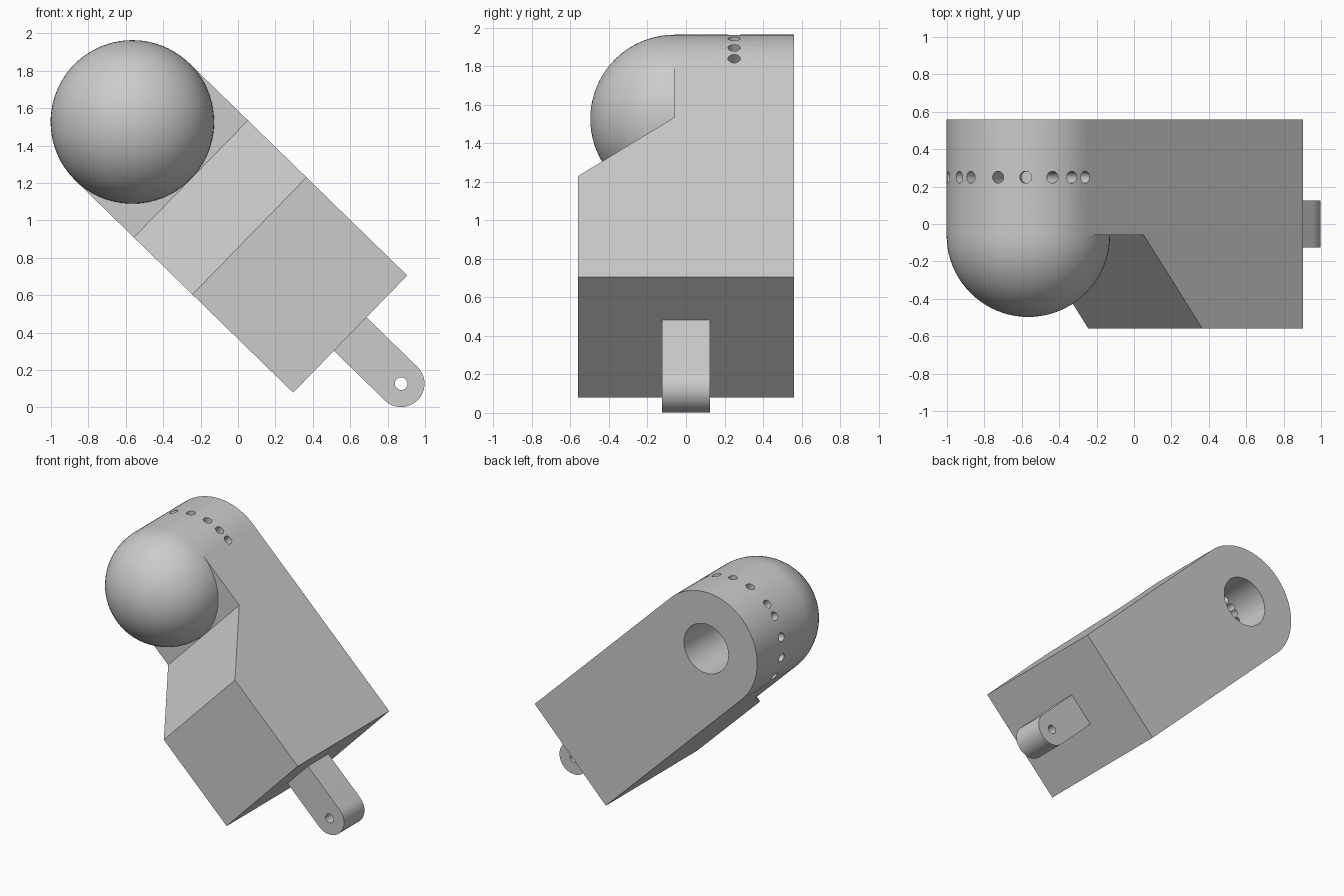
import bpy, bmesh
from math import sin, cos, pi, radians
from mathutils import Matrix, Vector

if "Cube" in bpy.data.objects:
    bpy.data.objects.remove(bpy.data.objects["Cube"])

R = 0.437          # radius of the rounded head, half the arm width
BACK, STEP, FRONT = 0.56, -0.06, -0.56
LENGTH = 1.626     # head centre to square end
PIN = 2.006        # head centre to lug pin
TILT = Matrix.Translation((-0.565, 0, 1.527)) @ Matrix.Rotation(radians(44.24), 4, 'Y')

grey = bpy.data.materials.new("light_grey")
grey.use_nodes = True
grey.diffuse_color = (0.6, 0.6, 0.6, 1)
grey.node_tree.nodes["Principled BSDF"].inputs["Base Color"].default_value = grey.diffuse_color


def make(name, bm):
    bmesh.ops.recalc_face_normals(bm, faces=bm.faces[:])
    mesh = bpy.data.meshes.new(name)
    bm.to_mesh(mesh)
    bm.free()
    mesh.materials.append(grey)
    obj = bpy.data.objects.new(name, mesh)
    bpy.context.collection.objects.link(obj)
    return obj


def prism(name, points, offset):
    """Extrude a closed outline along an offset."""
    bm = bmesh.new()
    face = bm.faces.new([bm.verts.new(p) for p in points])
    new = bmesh.ops.extrude_face_region(bm, geom=[face])["geom"]
    verts = [g for g in new if isinstance(g, bmesh.types.BMVert)]
    bmesh.ops.translate(bm, verts=verts, vec=offset)
    return make(name, bm)


def rod(name, radius, start, end, sides):
    """Cylinder between two points."""
    a, b = Vector(start), Vector(end)
    turn = (b - a).to_track_quat('Z', 'Y').to_matrix().to_4x4()
    bm = bmesh.new()
    bmesh.ops.create_cone(bm, cap_ends=True, segments=sides, radius1=radius, radius2=radius,
                          depth=(b - a).length, matrix=Matrix.Translation((a + b) / 2) @ turn)
    return make(name, bm)


def combine(obj, other, operation):
    mod = obj.modifiers.new(operation.lower(), 'BOOLEAN')
    mod.operation, mod.solver, mod.object = operation, 'EXACT', other
    bpy.context.view_layer.objects.active = obj
    bpy.ops.object.modifier_apply(modifier=mod.name)
    bpy.data.objects.remove(other)


# Arm: side profile with the ramped step, extruded across its width
outline = [(0, BACK), (0, STEP), (R, STEP), (2 * R, FRONT), (LENGTH, FRONT), (LENGTH, BACK)]
housing = prism("housing", [(u, y, -R) for u, y in outline], (0, 0, 2 * R))

# Domed head: lathed profile around the y axis
bm = bmesh.new()
arc = [(R * sin(i * pi / 40), STEP - R * cos(i * pi / 40)) for i in range(21)]
profile = [bm.verts.new((r, y, 0)) for r, y in arc + [(R, BACK), (0, BACK)]]
edges = [bm.edges.new(pair) for pair in zip(profile, profile[1:])]
bmesh.ops.spin(bm, geom=profile + edges, cent=(0, 0, 0), axis=(0, 1, 0),
               angle=2 * pi, steps=80)
bmesh.ops.remove_doubles(bm, verts=bm.verts[:], dist=0.0001)
combine(housing, make("domed_head", bm), 'UNION')

# Blind bore in the back and the ring of small holes leading into it
combine(housing, rod("bore", 0.19, (0, BACK + 0.1, 0), (0, STEP, 0), 48), 'DIFFERENCE')
for angle in (90, 102, 117, 136, 156, 179, 192, 213, 234, 257):
    c, s = cos(radians(angle)), sin(radians(angle))
    drill = rod("drill", 0.032, (0.12 * c, 0.25, 0.12 * s), (0.5 * c, 0.25, 0.5 * s), 20)
    combine(housing, drill, 'DIFFERENCE')

# Lug: round-ended tab with a pin hole
W = 0.125
tab = [(LENGTH, -W, W), (LENGTH, -W, -W)]
tab += [(PIN + W * sin(i * pi / 24), -W, -W * cos(i * pi / 24)) for i in range(25)]
lug = prism("lug", tab, (0, 2 * W, 0))
combine(lug, rod("pin_hole", 0.034, (PIN, -0.3, 0), (PIN, 0.3, 0), 24), 'DIFFERENCE')

# Tilt into place and shade
bpy.ops.object.select_all(action='DESELECT')
for obj in (housing, lug):
    obj.matrix_world = TILT
    obj.select_set(True)
bpy.context.view_layer.objects.active = housing
bpy.ops.object.shade_smooth_by_angle(angle=radians(30))
